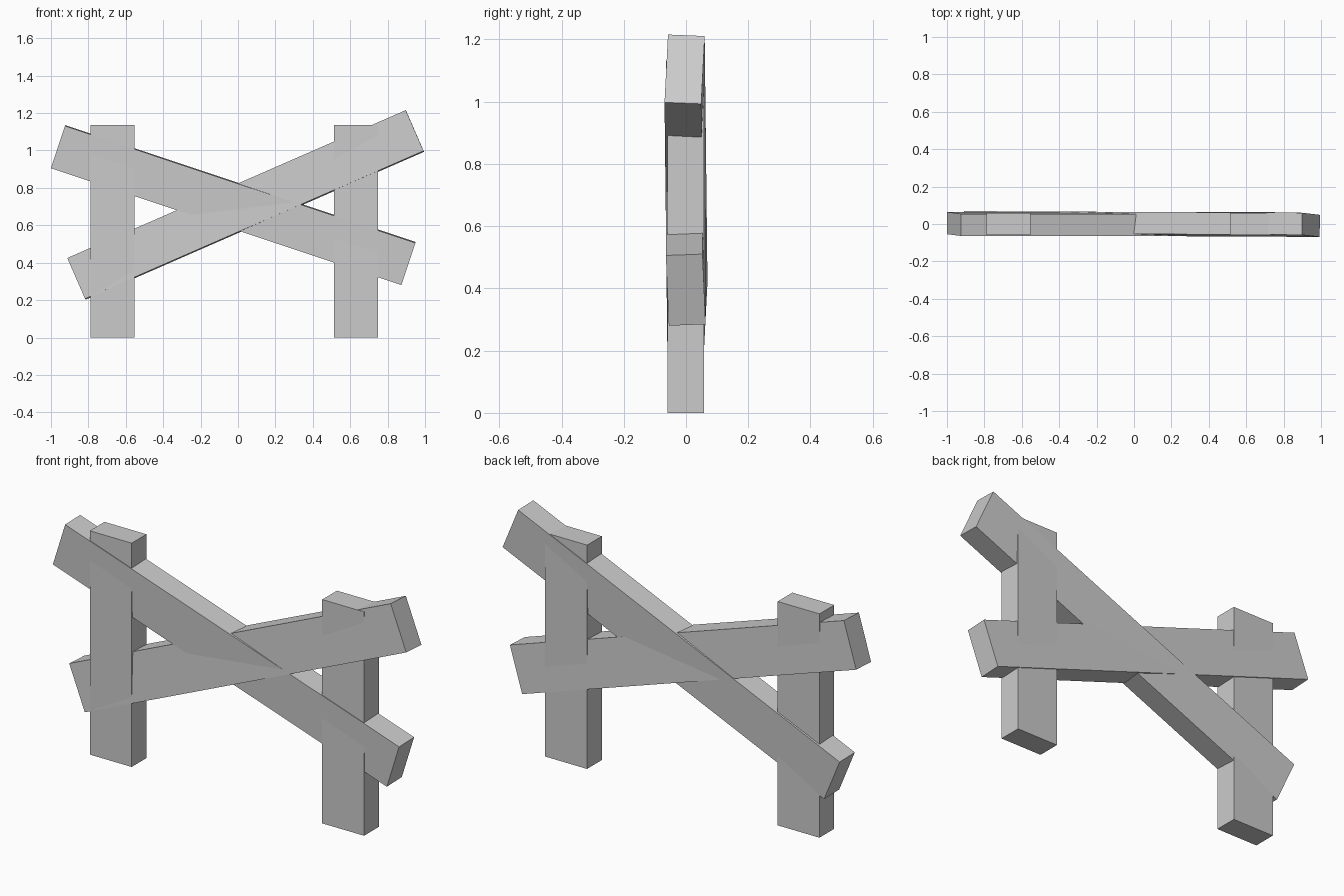
import bpy
from math import radians

if "Cube" in bpy.data.objects:
    bpy.data.objects.remove(bpy.data.objects["Cube"])


def beam(name, size, centre, rotation=(0, 0, 0)):
    """Box of full dimensions `size`, with the scale baked into the mesh."""
    bpy.ops.mesh.primitive_cube_add(size=1)
    ob = bpy.context.object
    ob.name = name
    for v in ob.data.vertices:
        v.co = [c * s for c, s in zip(v.co, size)]
    ob.location = centre
    ob.rotation_euler = rotation
    return ob


THICK = 0.118
POST_H = 1.135

# Upright posts
for side, x in (("left", -0.672), ("right", 0.632)):
    beam(f"{side}_post", (0.235, THICK, POST_H), (x, -0.001, POST_H / 2))

# Crossed planks, each slightly twisted so they weave through one another
beam("rising_plank", (1.975, THICK, 0.238), (0.041, 0, 0.709),
     (-0.045, radians(-23.6), -0.005))
beam("falling_plank", (1.976, THICK, 0.238), (-0.025, -0.0005, 0.708),
     (0.04, radians(18.45), -0.0005))
